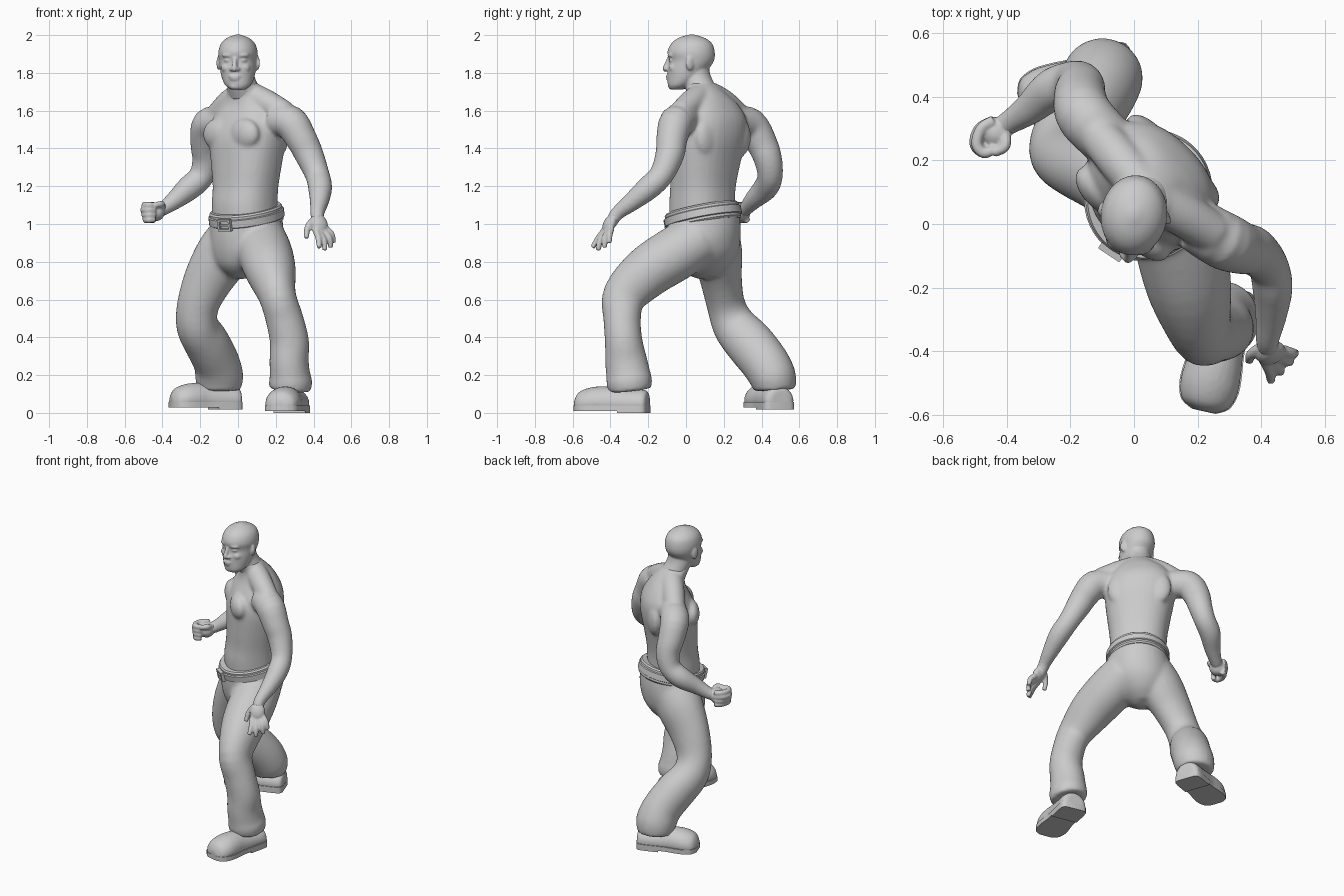
import bpy, bmesh, math
from mathutils import Vector, Matrix

if "Cube" in bpy.data.objects:
    bpy.data.objects.remove(bpy.data.objects["Cube"])

grey = bpy.data.materials.new("plain grey")
grey.use_nodes = True
COL = (0.6, 0.6, 0.6, 1)
grey.diffuse_color = COL
grey.node_tree.nodes["Principled BSDF"].inputs["Base Color"].default_value = COL


def spline(rows, steps):
    """Smooth interpolation of rows of equal length."""
    rows = [Vector(r) for r in rows]
    out = []
    for i in range(len(rows) - 1):
        p0, p1, p2 = rows[max(i - 1, 0)], rows[i], rows[i + 1]
        p3 = rows[min(i + 2, len(rows) - 1)]
        for k in range(steps):
            t = k / steps
            out.append(0.5 * (2 * p1 + (p2 - p0) * t + (2 * p0 - 5 * p1 + 4 * p2 - p3) * t * t
                              + (3 * p1 - p0 - 3 * p2 + p3) * t ** 3))
    return out + [rows[-1]]


def loft(bm, rows, side=(1, 0, 0), normal=None, floor=None, n=24, steps=4, power=2):
    """Skin (super)elliptical rings (x, y, z, half width, half depth) along a path."""
    rows = [r if len(r) == 5 else (*r, r[3]) for r in rows]
    pts = spline(rows, steps)
    rings = []
    for i, p in enumerate(pts):
        a, b = pts[max(i - 1, 0)], pts[min(i + 1, len(pts) - 1)]
        t = Vector(normal) if normal else Vector(b[:3]) - Vector(a[:3])
        t.normalize()
        u = Vector(side)
        u = (u - t * u.dot(t)).normalized()
        v = t.cross(u)
        ring = []
        for k in range(n):
            c, s = math.cos(math.tau * k / n), math.sin(math.tau * k / n)
            r = (abs(c) ** power + abs(s) ** power) ** (-1 / power)
            q = Vector(p[:3]) + u * p[3] * c * r + v * p[4] * s * r
            if floor is not None:
                q.z = max(q.z, floor)
            ring.append(bm.verts.new(q))
        rings.append(ring)
    for r, s in zip(rings, rings[1:]):
        for k in range(n):
            bm.faces.new((r[k], r[(k + 1) % n], s[(k + 1) % n], s[k]))
    bm.faces.new(rings[0][::-1])
    bm.faces.new(rings[-1])


def ball(bm, pos, size, yaw=0, pitch=0):
    m = (Matrix.Translation(pos) @ Matrix.Rotation(math.radians(yaw), 4, 'Z')
         @ Matrix.Rotation(math.radians(pitch), 4, 'X') @ Matrix.Diagonal((*size, 1)))
    bmesh.ops.create_uvsphere(bm, u_segments=20, v_segments=12, radius=1, matrix=m)


def finish(bm, name, voxel=0, smooth=4, angle=40):
    bmesh.ops.recalc_face_normals(bm, faces=bm.faces)
    me = bpy.data.meshes.new(name)
    bm.to_mesh(me)
    bm.free()
    me.materials.append(grey)
    ob = bpy.data.objects.new(name, me)
    bpy.context.collection.objects.link(ob)
    bpy.ops.object.select_all(action='DESELECT')
    ob.select_set(True)
    bpy.context.view_layer.objects.active = ob
    if voxel:
        rm = ob.modifiers.new("blend", 'REMESH')
        rm.mode, rm.voxel_size, rm.use_smooth_shade = 'VOXEL', voxel, True
        sm = ob.modifiers.new("soften", 'SMOOTH')
        sm.factor, sm.iterations = 0.5, smooth
        bpy.ops.object.shade_smooth()
    else:
        bpy.ops.object.shade_smooth_by_angle(angle=math.radians(angle))


# Torso and trapezius
body = bmesh.new()
ACROSS = (0.71, -0.7, 0)
loft(body, [(.035, .085, .98, .17, .155), (.035, .085, 1.1, .173, .16), (.04, .09, 1.2, .178, .155),
            (.045, .1, 1.32, .196, .163), (.05, .115, 1.45, .215, .172), (.055, .13, 1.55, .21, .153),
            (.055, .13, 1.63, .165, .115), (.045, .11, 1.69, .105, .092), (.02, .065, 1.75, .078, .08)],
     ACROSS, normal=(0, 0, 1), n=32, power=2.3)
for x, y, z in ((.25, -.03, 1.585), (-.12, .29, 1.56)):
    loft(body, [(.04, .1, 1.7, .065), ((x + .04) / 2, (y + .1) / 2, 1.645, .07), (x, y, z, .065)], (0, 0, 1))
# Chest muscles and shoulder blades, almost flush with the ribcage
for s in (-1, 1):
    ball(body, (-.035 + s * .07, .032 - s * .07, 1.475), (.1, .055, .085), -45)
    ball(body, (.122 + s * .08, .197 - s * .08, 1.46), (.085, .045, .11), -45)

# Arms
loft(body, [(.19, 0, 1.55, .085), (.275, -.05, 1.54, .092), (.335, -.075, 1.45, .083),
            (.375, -.085, 1.37, .077), (.42, -.13, 1.26, .065), (.435, -.2, 1.19, .064),
            (.43, -.29, 1.115, .05), (.42, -.36, 1.06, .038), (.42, -.39, 1.02, .036)])
loft(body, [(-.08, .26, 1.54, .085), (-.155, .34, 1.525, .09), (-.17, .4, 1.43, .083),
            (-.168, .435, 1.34, .075), (-.195, .445, 1.25, .067), (-.26, .42, 1.19, .066),
            (-.33, .36, 1.13, .051), (-.39, .32, 1.085, .039), (-.42, .3, 1.07, .037)], (0, 0, 1))
finish(body, "torso_and_arms", 0.0085, 16)

# Open left hand
hand = bmesh.new()
loft(hand, [(.421, -.345, 1.073, .034), (.42, -.375, 1.04, .033), (.425, -.4, 1.0, .03)])
ball(hand, (.43, -.405, 1.0), (.048, .03, .055), 25, -25)
for base, mid, tip in (((.405, -.42, .98), (.425, -.46, .93), (.43, -.495, .875)),
                       ((.43, -.425, .96), (.455, -.455, .91), (.46, -.465, .86)),
                       ((.45, -.41, .965), (.483, -.43, .925), (.49, -.43, .875)),
                       ((.465, -.395, .975), (.495, -.405, .945), (.507, -.405, .9)),
                       ((.395, -.39, 1.02), (.368, -.41, .98), (.362, -.43, .925))):
    loft(hand, [(*base, .018), (*mid, .017), (*tip, .013)], n=12)
finish(hand, "open_left_hand", 0.0065, 3)

# Closed right fist: palm, curled fingers, thumb
fist = bmesh.new()
loft(fist, [(-.375, .33, 1.095, .034), (-.42, .3, 1.07, .036)], (0, 0, 1))
ball(fist, (-.435, .285, 1.065), (.048, .052, .05), 30)
for i in range(4):
    z = 1.1 - i * .026
    x = -.5 + abs(i - 1) * .006
    loft(fist, [(-.44, .325, z, .017), (x + .015, .3, z, .018), (x, .25, z, .018),
                (-.47, .222, z, .017), (-.44, .235, z, .015)], (0, 0, 1), n=12)
loft(fist, [(-.405, .29, 1.09, .018), (-.405, .245, 1.105, .018), (-.44, .222, 1.1, .014)], (0, 0, 1), n=12)
finish(fist, "right_fist", 0.0065, 3)

# Head and neck, turned a little toward its right
YAW = Matrix.Rotation(math.radians(-8), 3, 'Z')


def face(x, y, z):
    return YAW @ Vector((x, y - .03, z)) + Vector((0, .03, 0))


head = bmesh.new()
loft(head, [(.045, .11, 1.66, .09, .09), (.03, .08, 1.72, .082, .086), (.01, .055, 1.78, .076, .08),
            (.005, .045, 1.82, .075, .08)], ACROSS, normal=(0, 0, 1))
loft(head, [(0, -.05, 1.712, .04, .035), (0, -.032, 1.735, .068, .064), (0, -.005, 1.775, .086, .093),
            (0, .012, 1.82, .095, .109), (0, .03, 1.865, .101, .119), (0, .027, 1.91, .104, .126),
            (0, .03, 1.955, .09, .109), (0, .03, 1.985, .058, .07), (0, .03, 2.003, .012, .014)],
     YAW @ Vector((1, 0, 0)), normal=(0, 0, 1), n=32)
for s in (-1, 1):
    ball(head, face(s * .04, -.076, 1.893), (.034, .017, .012), -8 + s * 18)      # brows
    ball(head, face(s * .041, -.074, 1.866), (.02, .012, .009), -8 + s * 15)      # eyes
    ball(head, face(s * .05, -.06, 1.826), (.03, .024, .024), -8 + s * 30)        # cheeks
    ball(head, face(s * .017, -.1, 1.82), (.013, .014, .01))                      # nostrils
    ball(head, face(s * .103, .035, 1.852), (.011, .024, .038), s * 20)           # ears
loft(head, [(*face(0, -.083, 1.89), .012), (*face(0, -.1, 1.85), .013), (*face(0, -.111, 1.825), .015),
            (*face(0, -.104, 1.812), .013)], n=12)
ball(head, face(0, -.092, 1.782), (.033, .016, .009), -8)
ball(head, face(0, -.09, 1.768), (.029, .016, .009), -8)
ball(head, face(0, -.073, 1.73), (.034, .023, .02), -8)
finish(head, "head", 0.006, 5)

# Trousers
trousers = bmesh.new()
HIP = (.83, -.55, 0)
TILT = Vector((-.12, -.18, 1)).normalized()
loft(trousers, [(.043, .088, 1.08, .183, .195), (.045, .09, 1.02, .188, .2), (.045, .095, .95, .195, .2),
                (.045, .1, .88, .195, .19), (.04, .11, .81, .165, .165), (.035, .12, .75, .1, .11),
                (.03, .12, .715, .04, .05)], HIP, normal=TILT, n=32)
loft(trousers, [(.115, .07, .92, .14), (.145, -.06, .84, .145), (.175, -.205, .745, .133, .138),
                (.208, -.325, .62, .1, .118), (.245, -.338, .5, .1), (.272, -.33, .38, .104, .1),
                (.27, -.318, .28, .104, .112), (.275, -.305, .2, .108, .118),
                (.278, -.3, .165, .116, .122), (.275, -.295, .12, .11, .115)])
loft(trousers, [(-.01, .14, .93, .145), (-.075, .165, .84, .15, .135), (-.155, .185, .71, .132, .112),
                (-.212, .212, .57, .112, .102), (-.215, .258, .46, .112, .118), (-.165, .335, .37, .12, .13),
                (-.115, .415, .27, .122, .128), (-.1, .455, .2, .128, .125), (-.1, .465, .16, .124, .12),
                (-.1, .468, .12, .114, .112)])
finish(trousers, "trousers", 0.011, 14)

# Waistband and belt follow the tilt of the hips
for name, half, grow in (("waistband", .045, 0), ("belt", .024, .007)):
    bm = bmesh.new()
    rows = [(*(Vector((.045, .09, 1.04)) + TILT * half * k), .19 + grow + d, .204 + grow + d)
            for k, d in ((-1, -.008), (-.8, 0), (.8, 0), (1, -.008))]
    loft(bm, rows, HIP, normal=TILT, n=48, steps=1)
    finish(bm, name)

# Buckle: rectangular frame with a tongue
u = (Vector(HIP) - TILT * Vector(HIP).dot(TILT)).normalized()
out = u.cross(TILT)
if out.y > 0:
    out = -out
basis = Matrix((u, out, TILT)).transposed().to_4x4()
mid = Vector((.045, .09, 1.038)) + out * .213
bm = bmesh.new()
for dx, dz, sx, sz in ((0, .026, .075, .012), (0, -.026, .075, .012), (-.034, 0, .012, .06),
                       (.034, 0, .012, .06), (.004, 0, .06, .01)):
    m = Matrix.Translation(mid + u * dx + TILT * dz) @ basis @ Matrix.Diagonal((sx, .022, sz, 1))
    bmesh.ops.create_cube(bm, size=1, matrix=m)
finish(bm, "belt_buckle")


# Shoes: rounded upper over a heel and a front sole
def shoe(name, heel, toe, base):
    heel, toe = Vector((*heel, 0)), Vector((*toe, 0))
    axis = toe - heel
    side = axis.normalized().cross(Vector((0, 0, 1)))
    shape = [(0, .05, .1), (.05, .08, .12), (.3, .083, .125), (.5, .083, .135), (.65, .09, .138),
             (.8, .092, .13), (.93, .075, .108), (.99, .035, .07)]
    bm = bmesh.new()
    rows = []
    for t, w, h in shape:
        p = heel + axis * t
        rows.append((p.x, p.y, base + h * .4, w, h * .62))
    loft(bm, rows, side, normal=axis, floor=base + .025)
    finish(bm, name + "_upper", 0.008, 4)
    bm = bmesh.new()
    for lo, hi, drop in ((0, .4, 0), (.36, 1, .01)):
        part = [q for q in spline(shape, 3) if lo <= q[0] <= hi]
        edge = [(q, 1) for q in part] + [(q, -1) for q in reversed(part)]
        verts = [bm.verts.new(heel + axis * q[0] + side * s * (q[1] + .003)
                              + Vector((0, 0, base + drop))) for q, s in edge]
        f = bm.faces.new(verts)
        top = bmesh.ops.extrude_face_region(bm, geom=[f])["geom"]
        bmesh.ops.translate(bm, vec=(0, 0, .04 - drop), verts=[v for v in top if isinstance(v, bmesh.types.BMVert)])
    finish(bm, name + "_sole")


shoe("left_shoe", (.305, -.2), (.218, -.592), 0)
shoe("right_shoe", (.005, .5), (-.358, .372), .018)
